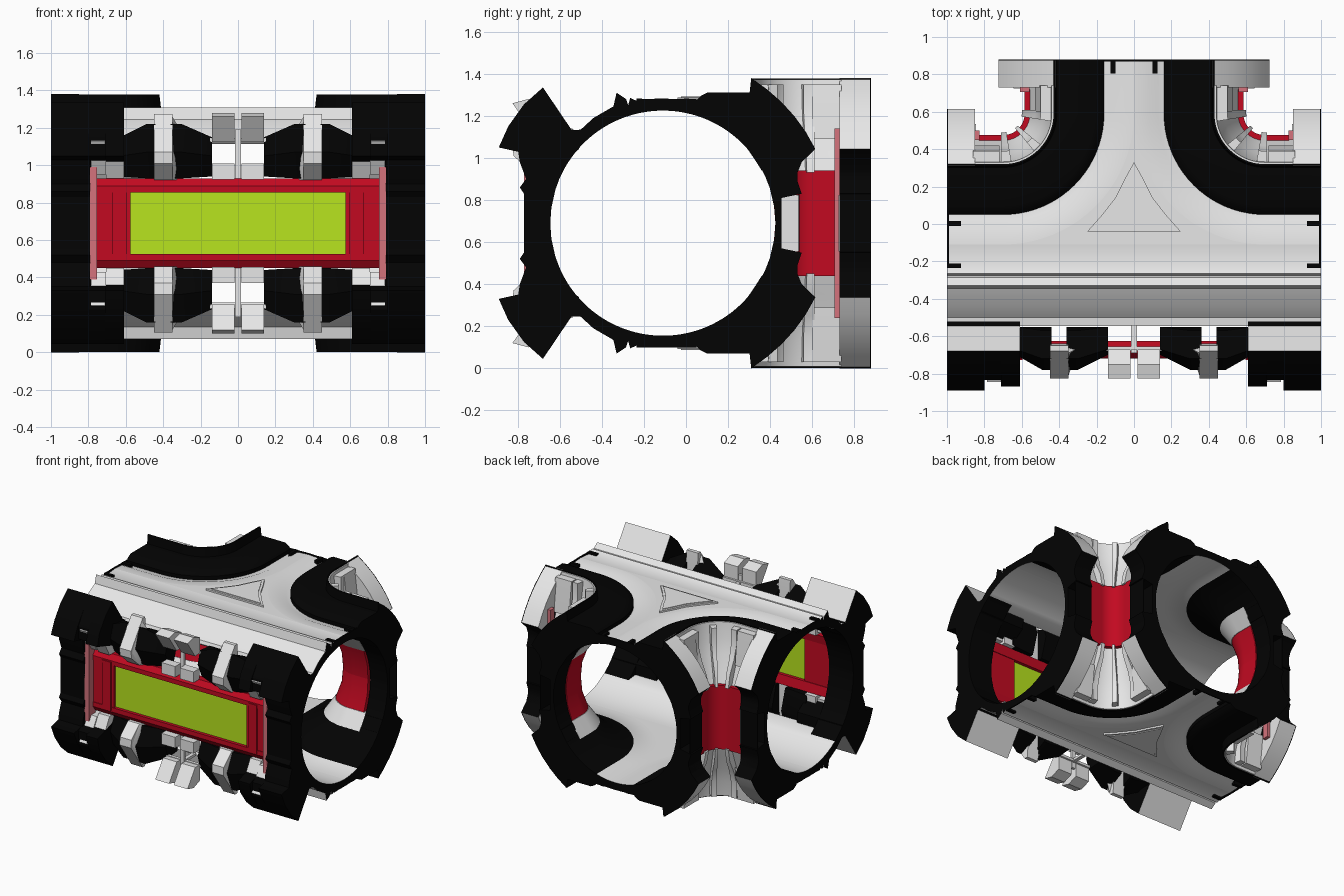
import bpy, bmesh, math

if "Cube" in bpy.data.objects:
    bpy.data.objects.remove(bpy.data.objects["Cube"])

AXIS_Y, MID_Z, R = -0.11, 0.69, 0.535   # tube axis and inner radius
BEND_X, BEND_Y, BEND_R = 0.7, 0.59, 0.7  # corner pivot


def material(name, rgb):
    m = bpy.data.materials.new(name)
    m.diffuse_color = (*rgb, 1)
    m.use_nodes = True
    m.node_tree.nodes["Principled BSDF"].inputs["Base Color"].default_value = m.diffuse_color
    return m


MATS = [material("white panel", (0.85, 0.85, 0.85)),
        material("black trim", (0.001, 0.001, 0.001)),
        material("red panel", (0.54, 0.003, 0.015)),
        material("green glass", (0.48, 0.78, 0.013)),
        material("pale red strip", (0.66, 0.17, 0.2))]
WHITE, BLACK, RED, GREEN, PALE = range(5)


def loft(name, sections, mat, cap=None, segs=None, mirror_x=True):
    """Skin closed sections, mirrored left-right and top-bottom."""
    cap = mat if cap is None else cap
    segs = segs or {}
    bm = bmesh.new()
    rows = [[bm.verts.new(p) for p in sec] for sec in sections]
    n = len(rows[0])
    for a, b in zip(rows, rows[1:]):
        for i in range(n):
            j = (i + 1) % n
            bm.faces.new((a[i], a[j], b[j], b[i])).material_index = segs.get(i, mat)
    for row in (rows[0], rows[-1]):
        bm.faces.new(row).material_index = cap
    bmesh.ops.recalc_face_normals(bm, faces=bm.faces)
    me = bpy.data.meshes.new(name)
    bm.to_mesh(me)
    bm.free()
    for m in MATS:
        me.materials.append(m)
    ob = bpy.data.objects.new(name, me)
    bpy.context.collection.objects.link(ob)
    ob.location.z = MID_Z
    bpy.context.view_layer.objects.active = ob
    ob.select_set(True)
    bpy.ops.object.shade_smooth_by_angle(angle=math.radians(30))
    ob.select_set(False)
    mod = ob.modifiers.new("mirror", 'MIRROR')
    mod.use_axis = (mirror_x, False, True)
    mod.use_mirror_merge = False
    return ob


def bar(name, poly, x0, x1, mat, **kw):
    """Extrude a (y, height) outline along x."""
    return loft(name, [[(x, y, h) for y, h in poly] for x in (x0, x1)], mat, **kw)


def box(name, x0, x1, y0, y1, h0, h1, mat):
    return bar(name, [(y0, h0), (y1, h0), (y1, h1), (y0, h1)], x0, x1, mat)


def on_path(t, s, h):
    """Point at offset s from the path: side end, quarter bend, branch end."""
    if t < 0.3:
        return (1 - t, AXIS_Y + s, h)
    if t <= 1.3:
        a = (t - 0.3) * math.pi / 2
        r = BEND_R - s
        return (BEND_X - r * math.sin(a), BEND_Y - r * math.cos(a), h)
    return (s, BEND_Y + t - 1.3, h)


END = 1.59


def sweep(name, poly, t0, t1, mat, **kw):
    """Sweep an (offset, height) outline round the corner."""
    ts = sorted({t0, t1} | {0.3 + i / 20 for i in range(21) if t0 < 0.3 + i / 20 < t1})
    return loft(name, [[on_path(t, s, h) for s, h in poly] for t in ts], mat, **kw)


def at_ends(name, poly, d0, d1, mat, **kw):
    """Same piece at both ends of the corner path, d measured from the opening."""
    sweep(name + "_side", poly, d0, d1, mat, **kw)
    sweep(name + "_back", poly, END - d1, END - d0, mat, **kw)


def arc(s0, s1, n=10, r=R):
    pts = [s0 + (s1 - s0) * i / n for i in range(n + 1)]
    return [(s, math.sqrt(r * r - s * s)) for s in pts]


# --- Corner shells -------------------------------------------------------
sweep("corner_crown", arc(0, 0.16, 6) + [(0.16, 0.555), (0.13, 0.56), (0.08, 0.58), (0, 0.585)],
      0, END, WHITE, cap=BLACK)
sweep("corner_black_band", arc(0.16, 0.4) + [(0.43, 0.4), (0.43, 0.62), (0.21, 0.62), (0.18, 0.605),
                                             (0.16, 0.585)], 0, END, BLACK)
sweep("corner_flange", [(0.41, 0.6), (0.43, 0.6), (0.43, 0.688), (0.42, 0.688)], 0, END, BLACK)
sweep("corner_web", [(0.4, 0.355), (0.48, 0.24), (0.56, 0.24), (0.525, 0.34), (0.485, 0.45),
                     (0.455, 0.56), (0.44, 0.682), (0.43, 0.682), (0.43, 0.4)], 0.15, 1.45, WHITE)
at_ends("corner_shoulder", [(0.43, 0.45), (0.53, 0.4), (0.52, 0.5), (0.5, 0.66), (0.43, 0.66)],
        0.14, 0.28, WHITE)
sweep("corner_red_wall", [(0.535, 0), (0.525, 0.12), (0.48, 0.25), (0.585, 0.25), (0.585, 0)],
      0.17, 1.43, RED)
# Flared ribs above and below the red wall
for t in (0.29, 0.74, 1.2):
    sweep("corner_rib", [(0.43, 0.4), (0.53, 0.24), (0.6, 0.24), (0.58, 0.34), (0.53, 0.44),
                         (0.5, 0.54), (0.5, 0.66), (0.43, 0.66)], t, t + 0.12, WHITE)

# --- Rear arms and rings at the three openings ---------------------------
arm = [(0.42, 0.33), (0.42, 0.69)]
a0, a1 = math.atan2(0.69, 0.42), math.atan2(0.35, 0.72)
for i in range(1, 6):
    a = a0 + (a1 - a0) * i / 5
    arm.append((0.806 * math.cos(a), 0.806 * math.sin(a)))
arm += [(0.66, 0.29), (0.64, 0.24), (0.47, 0.25)]
ring = arc(0.4, 0.53, 6) + [(0.535, 0), (0.565, 0), (0.565, 0.12), (0.66, 0.14), (0.64, 0.2),
                            (0.64, 0.24), (0.66, 0.29), (0.6, 0.4), (0.43, 0.45)]
at_ends("rear_arm", arm, 0.006, 0.15, WHITE, segs={0: BLACK, 6: BLACK, 7: BLACK, 8: BLACK, 9: BLACK})
at_ends("rear_arm_face", arm, 0, 0.006, BLACK)
at_ends("rear_ring", ring, 0, 0.15, BLACK)
at_ends("rear_ring_inset", [(0.55, 0), (0.645, 0), (0.645, 0.135), (0.55, 0.135)], 0.13, 0.155, WHITE)
at_ends("rear_ring_cover", [(0.645, 0), (0.65, 0), (0.65, 0.15), (0.645, 0.15)], 0, 0.15, BLACK)
at_ends("crown_clip", [(0.1, 0.55), (0.125, 0.55), (0.125, 0.592), (0.1, 0.592)], 0, 0.075, BLACK)
at_ends("crown_rim", [(0, 0.54), (0.16, 0.53), (0.16, 0.59), (0.08, 0.59), (0, 0.592)], 0, 0.01, BLACK)
at_ends("corner_strip", [(0.56, 0), (0.61, 0), (0.61, 0.45), (0.56, 0.45)], 0.135, 0.175, PALE)

# --- Plate joining the two bends, with raised triangle -------------------
plate = [(0, AXIS_Y)] + [on_path(0.3 + i / 20, 0, 0)[:2] for i in range(21)]
loft("junction_plate", [[(x, y, h) for x, y in plate] for h in (0.535, 0.585)], WHITE)
tri = [(0, -0.04), (0.25, -0.04), (0.17, 0.05), (0.1, 0.14), (0.05, 0.24), (0, 0.33)]
loft("triangle_rim", [[(x, y, h) for x, y in tri] for h in (0.58, 0.598)], WHITE)
tri_in = [(x * 0.86, 0.07 + (y - 0.07) * 0.86) for x, y in tri]
loft("triangle_face", [[(x, y, h) for x, y in tri_in] for h in (0.59, 0.603)], WHITE)

# --- Front half of the main tube -----------------------------------------
shell = [(AXIS_Y + s, h) for s, h in arc(0, -0.31, 12)]
shell += [(-0.53, 0.425), (-0.545, 0.44), (-0.5, 0.445), (-0.44, 0.5), (-0.345, 0.555),
          (-0.33, 0.62), (-0.285, 0.59), (-0.275, 0.56), (-0.265, 0.595), (-0.22, 0.575), (AXIS_Y, 0.585)]
bar("front_shell", shell, 0, 1, WHITE, cap=BLACK)
bar("front_crown_clip", [(-0.235, 0.54), (-0.21, 0.54), (-0.21, 0.592), (-0.235, 0.592)], 0.925, 1, BLACK)
bar("front_crown_rim", [(-0.23, 0.54), (AXIS_Y, 0.54), (AXIS_Y, 0.592), (-0.23, 0.59)], 0.99, 1, BLACK)

# Black corner blocks, white on the face that looks up and back
front_arm = [(-0.51, 0.35), (-0.62, 0.28), (-0.8, 0.34), (-0.89, 0.36), (-0.845, 0.46), (-0.77, 0.565),
             (-0.68, 0.645), (-0.545, 0.445), (-0.5, 0.44)]
for x0, x1, limit in ((0.8, 1, -0.89), (0.71, 0.8, -0.835), (0.61, 0.71, -0.87)):
    bar("front_arm", [(max(y, limit), h) for y, h in front_arm], x0, x1, BLACK, segs={6: WHITE})
end_ring = [(AXIS_Y - s, h) for s, h in arc(0.3, 0.53, 12)]
bar("front_ring", end_ring + [(-0.645, 0), (-0.77, 0), (-0.77, 0.14), (-0.79, 0.17), (-0.76, 0.21),
                              (-0.79, 0.29), (-0.8, 0.36), (-0.6, 0.4), (-0.51, 0.442)], 0.79, 1, BLACK)

# --- Front window --------------------------------------------------------
bar("window_rail", [(-0.64, 0.165), (-0.625, 0.235), (-0.69, 0.24), (-0.72, 0.2), (-0.72, 0.165)],
    0, 0.79, RED)
box("window_end", 0.575, 0.79, -0.715, -0.645, 0, 0.17, RED)
box("window_end_trim", 0.595, 0.67, -0.727, -0.7, 0, 0.19, RED)
box("window_glass", 0, 0.58, -0.695, -0.665, 0, 0.168, GREEN)
box("window_side_strip", 0.755, 0.792, -0.77, -0.69, 0, 0.3, PALE)
# Brackets that flare outward, away from the window
bar("window_side_bracket", [(-0.62, 0.26), (-0.74, 0.26), (-0.845, 0.44), (-0.78, 0.46), (-0.62, 0.44)],
    0.705, 0.785, WHITE)
bar("window_inner_bracket", [(-0.6, 0.24), (-0.72, 0.24), (-0.8, 0.385), (-0.6, 0.385)],
    0.61, 0.705, WHITE)

# --- Ribs above and below the window -------------------------------------
small = [(-0.55, 0.4), (-0.6, 0.25), (-0.65, 0.25), (-0.7, 0.36), (-0.67, 0.46), (-0.55, 0.45)]
large = [(-0.55, 0.4), (-0.6, 0.24), (-0.71, 0.24), (-0.78, 0.38), (-0.72, 0.53), (-0.57, 0.46)]
for x0, x1, x2 in ((0.14, 0.3, 0.36), (0.63, 0.49, 0.44)):
    loft("rib_filler", [[(x, y, h) for y, h in p]
                        for x, p in ((x0, small), (x1, large), (x2, large))], BLACK)
rib = [(-0.64, 0.38), (-0.64, 0.23), (-0.72, 0.23), (-0.82, 0.32), (-0.825, 0.38), (-0.68, 0.585),
       (-0.65, 0.585), (-0.64, 0.45)]
bar("white_rib", rib, 0.35, 0.45, WHITE)
flare = [(-0.64, 0.38), (-0.64, 0.23), (-0.67, 0.23), (-0.69, 0.35), (-0.67, 0.5), (-0.64, 0.45)]
wide = [(-0.64, 0.38), (-0.64, 0.23), (-0.72, 0.23), (-0.81, 0.36), (-0.69, 0.57), (-0.64, 0.45)]
loft("rib_flare", [[(x, y, h) for y, h in p] for x, p in ((0.31, flare), (0.35, wide))], WHITE)
bar("centre_block", [(-0.67, 0.44), (-0.73, 0.435), (-0.825, 0.57), (-0.75, 0.59), (-0.67, 0.56)],
    0.02, 0.14, WHITE)
box("centre_sill", 0.02, 0.14, -0.75, -0.68, 0.235, 0.32, WHITE)
box("centre_post", 0, 0.015, -0.69, -0.67, 0.24, 0.5, WHITE)
box("centre_tie", 0, 0.15, -0.68, -0.655, 0.435, 0.455, WHITE)
box("centre_brace", 0, 0.015, -0.67, -0.54, 0.43, 0.45, WHITE)
